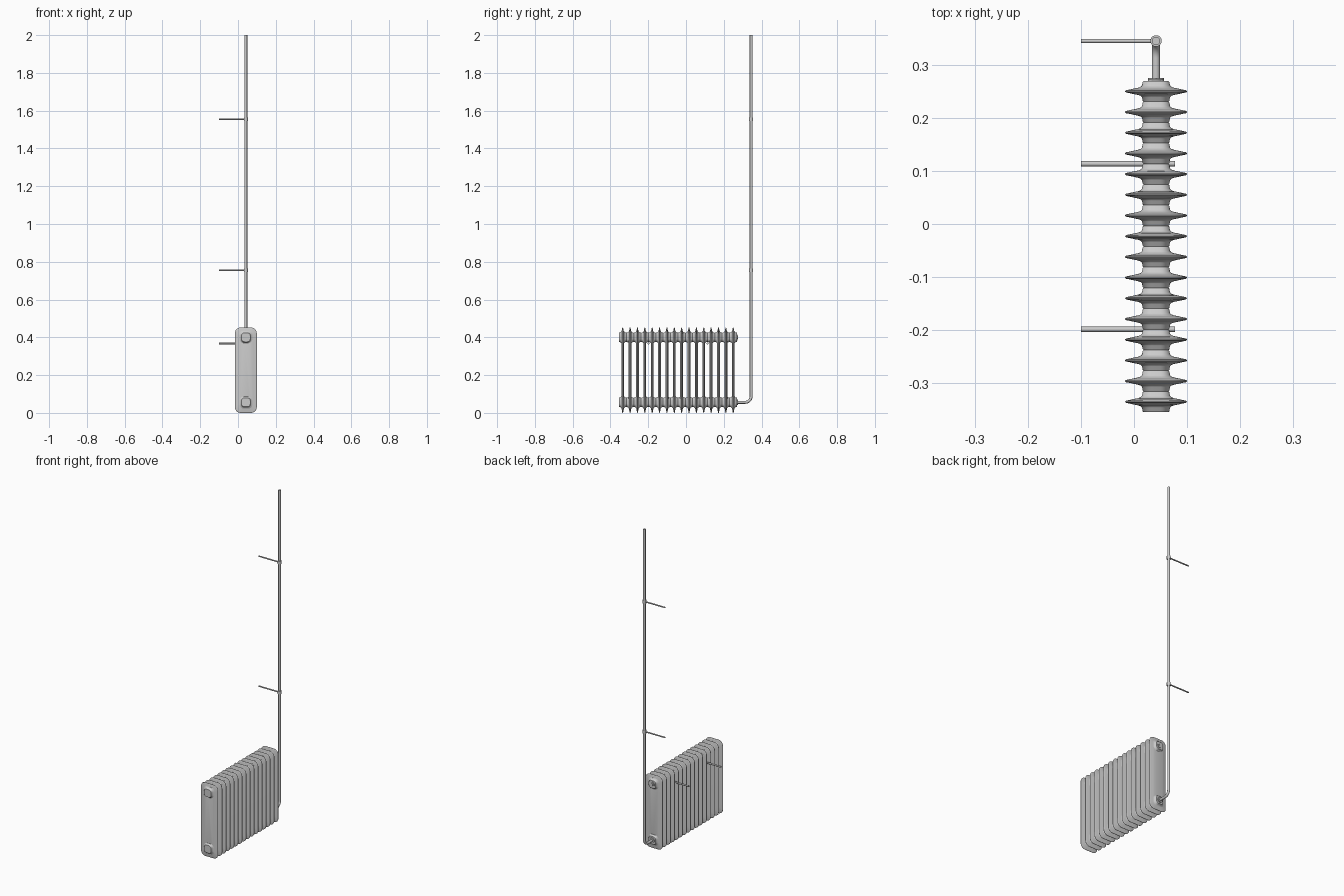
import bpy, bmesh, math
from mathutils import Vector

if "Cube" in bpy.data.objects:
    bpy.data.objects.remove(bpy.data.objects["Cube"])

CX = 0.0415            # centre line of the radiator in x
TOP_Z, LOW_Z = 0.40, 0.056
PIPE_Y = 0.345


def rounded_ring(bm, cz, hw, hh, r, y, seg=6):
    """Rounded rectangle in the xz plane."""
    ring = []
    for q, (sx, sz) in enumerate([(1, 1), (-1, 1), (-1, -1), (1, -1)]):
        for i in range(seg + 1):
            a = math.pi / 2 * (q + i / seg)
            ring.append(bm.verts.new((sx * (hw - r) + r * math.cos(a), y,
                                      cz + sz * (hh - r) + r * math.sin(a))))
    return ring


def loft(bm, cz, specs):
    """Skin a stack of rounded rectangles given as (hw, hh, r, y)."""
    rings = [rounded_ring(bm, cz, *s) for s in specs]
    n = len(rings[0])
    for a, b in zip(rings, rings[1:]):
        for i in range(n):
            j = (i + 1) % n
            bm.faces.new((a[i], a[j], b[j], b[i]))
    bm.faces.new(rings[0])
    bm.faces.new(rings[-1])


def mirrored(half):
    return [(w, h, r, -y) for w, h, r, y in half] + [s for s in reversed(half)]


def smooth(ob, angle=35):
    bpy.ops.object.select_all(action='DESELECT')
    bpy.context.view_layer.objects.active = ob
    ob.select_set(True)
    bpy.ops.object.shade_smooth_by_angle(angle=math.radians(angle))


def rod(name, p, q, radius, sides=16):
    p, q = Vector(p), Vector(q)
    bpy.ops.mesh.primitive_cylinder_add(vertices=sides, radius=radius,
                                        depth=(q - p).length, location=(p + q) / 2)
    ob = bpy.context.object
    ob.name = name
    ob.rotation_euler = (q - p).to_track_quat('Z', 'Y').to_euler()
    smooth(ob)
    return ob


# radiator sections: thin tapered panel with two connecting hubs
bm = bmesh.new()
panel = [(0.030, 0.198, 0.020, 0.0075), (0.038, 0.205, 0.024, 0.006),
         (0.052, 0.220, 0.028, 0.003), (0.0565, 0.2245, 0.030, 0.0022),
         (0.0580, 0.2260, 0.030, 0.0008)]
loft(bm, 0.226, mirrored(panel))
hub = [(0.0235, 0.0235, 0.016, 0.0195), (0.025, 0.025, 0.017, 0.018),
       (0.0265, 0.0265, 0.018, 0.011), (0.029, 0.029, 0.019, 0.0085),
       (0.037, 0.034, 0.022, 0.0058)]
for z in (LOW_Z, TOP_Z):
    loft(bm, z, mirrored(hub))
bmesh.ops.recalc_face_normals(bm, faces=bm.faces)
me = bpy.data.meshes.new("radiator_sections")
bm.to_mesh(me)
bm.free()
sections = bpy.data.objects.new("radiator_sections", me)
bpy.context.collection.objects.link(sections)
sections.location = (CX, -0.335, 0)
smooth(sections, 40)
arr = sections.modifiers.new("repeat", 'ARRAY')
arr.count = 16
arr.use_relative_offset = False
arr.use_constant_offset = True
arr.constant_offset_displace = (0, 0.039, 0)

# end fittings on the pipe side
rod("lower_collar", (CX, 0.266, LOW_Z), (CX, 0.2755, LOW_Z), 0.0155, 24)
rod("upper_plug", (CX, 0.266, TOP_Z), (CX, 0.2735, TOP_Z), 0.0155, 24)
rod("upper_plug_hex", (CX, 0.270, TOP_Z), (CX, 0.2755, TOP_Z), 0.009, 6)

# supply pipe: out of the lower hub, round a bend and up
R = 0.032
pts = [(CX, 0.262, LOW_Z)]
for i in range(11):
    a = math.pi / 2 * i / 10
    pts.append((CX, PIPE_Y - R + R * math.sin(a), LOW_Z + R - R * math.cos(a)))
pts.append((CX, PIPE_Y, 2.0))
cu = bpy.data.curves.new("supply_pipe", 'CURVE')
cu.dimensions = '3D'
cu.bevel_depth = 0.0078
cu.bevel_resolution = 4
cu.use_fill_caps = True
sp = cu.splines.new('POLY')
sp.points.add(len(pts) - 1)
for p, co in zip(sp.points, pts):
    p.co = (*co, 1)
pipe = bpy.data.objects.new("supply_pipe", cu)
bpy.context.collection.objects.link(pipe)
bpy.ops.object.select_all(action='DESELECT')
bpy.context.view_layer.objects.active = pipe
pipe.select_set(True)
bpy.ops.object.convert(target='MESH')
smooth(bpy.context.object)

# pipe clamps with wall rods
for i, z in enumerate((0.755, 1.555)):
    rod(f"pipe_clamp_{i}", (CX, PIPE_Y, z - 0.010), (CX, PIPE_Y, z + 0.010), 0.0108, 20)
    rod(f"clamp_rod_{i}", (-0.1, PIPE_Y, z), (CX - 0.005, PIPE_Y, z), 0.004)

# wall brackets carrying the upper hubs
for i, y in enumerate((-0.1985, 0.1135)):
    rod(f"wall_bracket_{i}", (-0.1, y, 0.367), (0.077, y, 0.367), 0.005)
